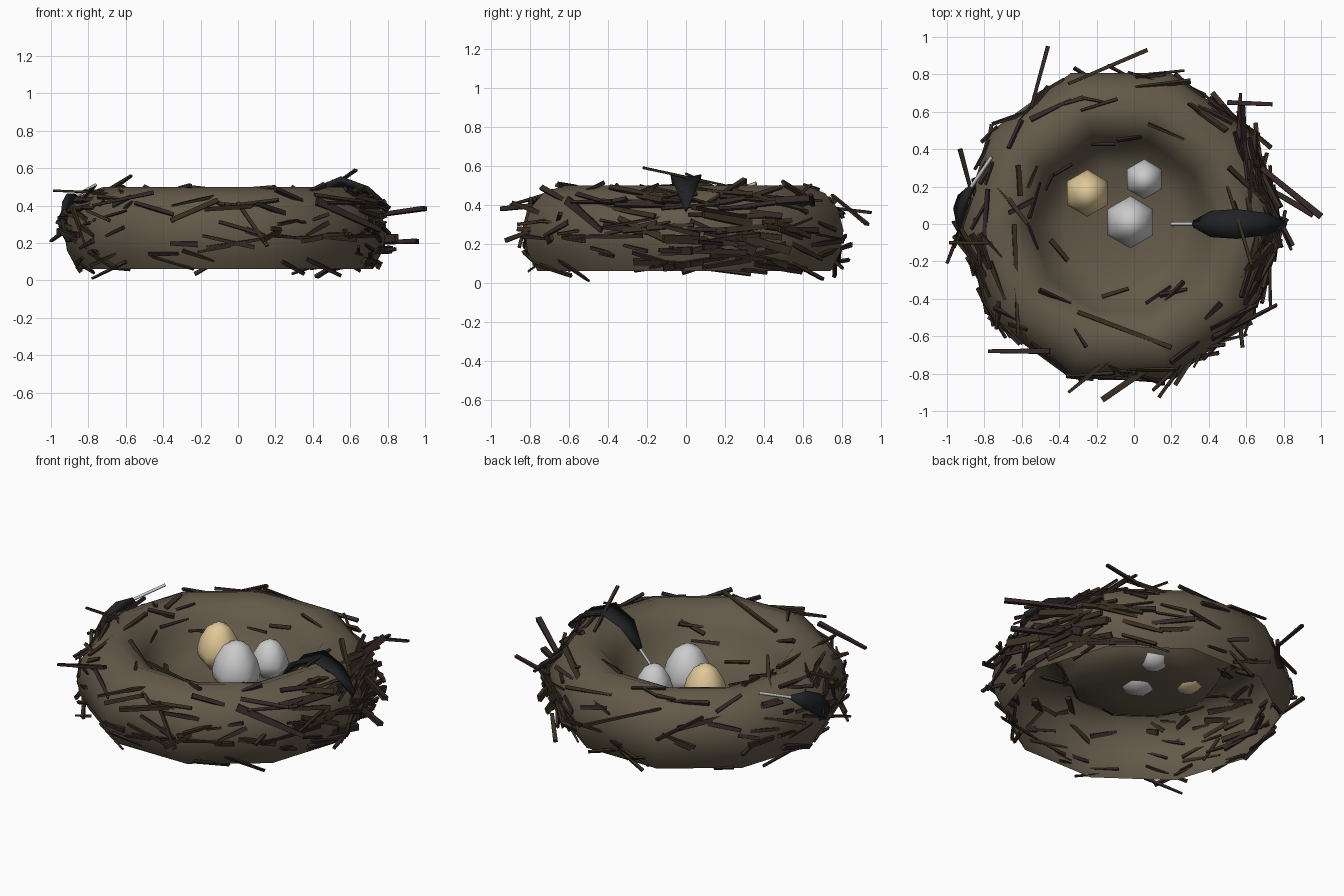
import bpy, bmesh, math, random
from mathutils import Vector, Matrix

if "Cube" in bpy.data.objects:
    bpy.data.objects.remove(bpy.data.objects["Cube"])

random.seed(11)
CENTRE = Vector((-0.07, -0.01, 0))
SIDES = 10
HALF = math.pi / SIDES


def material(name, rgb):
    m = bpy.data.materials.new(name)
    m.diffuse_color = (*rgb, 1)
    m.use_nodes = True
    m.node_tree.nodes["Principled BSDF"].inputs["Base Color"].default_value = m.diffuse_color
    return m


def finish(name, bm, mats=(), smooth=False):
    me = bpy.data.meshes.new(name)
    bmesh.ops.recalc_face_normals(bm, faces=bm.faces)
    for f in bm.faces:
        f.smooth = smooth
    bm.to_mesh(me)
    bm.free()
    for m in mats:
        me.materials.append(m)
    ob = bpy.data.objects.new(name, me)
    bpy.context.collection.objects.link(ob)
    return ob


def lathe(name, profile, sides, centre, phase, mats=()):
    bm = bmesh.new()
    vs = [bm.verts.new((r, 0, z)) for r, z in profile]
    es = [bm.edges.new(p) for p in zip(vs, vs[1:])]
    bmesh.ops.spin(bm, geom=vs + es, axis=(0, 0, 1), cent=(0, 0, 0),
                   angle=math.tau, steps=sides)
    bmesh.ops.remove_doubles(bm, verts=bm.verts, dist=1e-4)
    bmesh.ops.rotate(bm, verts=bm.verts, matrix=Matrix.Rotation(phase, 3, 'Z'))
    bmesh.ops.translate(bm, verts=bm.verts, vec=centre)
    return finish(name, bm, mats, True)


mud = material("mud", (0.125, 0.1, 0.066))
cream = material("cream", (0.75, 0.58, 0.31))
bark = material("bark", (0.04, 0.027, 0.015))
dark_bark = material("dark_bark", (0.035, 0.02, 0.02))
vane_mat = material("feather_dark", (0.014, 0.016, 0.018))

# Nest bowl: open underneath, thin shell with a raised floor
PROFILE = [(0.79, 0.06), (0.845, 0.16), (0.86, 0.27), (0.83, 0.38), (0.76, 0.46),
           (0.65, 0.5), (0.55, 0.465), (0.475, 0.38), (0.425, 0.27), (0.32, 0.22),
           (0.15, 0.2), (0, 0.195)]
lathe("nest_bowl", PROFILE, SIDES, CENTRE, 0, [mud])


# Six-sided eggs
def egg(name, x, y, r, z0, z1, mats=()):
    shape = [(0, 0), (0.62, 0.09), (0.95, 0.27), (1, 0.42), (0.86, 0.65), (0.52, 0.89), (0, 1)]
    lathe(name, [(r * a, (z1 - z0) * b) for a, b in shape], 6,
          Vector((x, y, z0)), math.pi / 6, mats)


egg("egg_large", -0.02, 0.01, 0.14, 0.165, 0.495)
egg("egg_small", 0.055, 0.24, 0.107, 0.19, 0.435)
egg("egg_cream", -0.25, 0.165, 0.126, 0.19, 0.49, [cream])

# Twigs: thin tapered bars woven around the bowl
twigs = bmesh.new()


def twig(a, b, normal, width, thick):
    d = (b - a).normalized()
    side = d.cross(normal).normalized()
    up = side.cross(d)
    rings = []
    for p, s in ((a, random.uniform(0.4, 1)), (b, random.uniform(0.4, 1))):
        rings.append([twigs.verts.new(p + side * (i * width * s / 2) + up * (j * thick * s / 2))
                      for i, j in ((-1, -1), (1, -1), (1, 1), (-1, 1))])
    p, q = rings
    faces = [p, q] + [(p[i], p[(i + 1) % 4], q[(i + 1) % 4], q[i]) for i in range(4)]
    m = random.randint(0, 1)
    for f in faces:
        twigs.faces.new(f).material_index = m


def woven(angle, t, length, tilt, lean, width):
    i = min(int(t), len(PROFILE) - 2)
    (r0, z0), (r1, z1) = PROFILE[i], PROFILE[i + 1]
    k = t - i
    local = angle % (2 * HALF) - HALF          # angle from the middle of a flat side
    r = (r0 + (r1 - r0) * k) * math.cos(HALF) / math.cos(local)
    out = Vector((math.cos(angle), math.sin(angle), 0))
    flat = angle - local
    tan = Vector((-math.sin(flat), math.cos(flat), 0))
    slope = (out * (r1 - r0) + Vector((0, 0, z1 - z0))).normalized()
    n = tan.cross(slope).normalized()
    if n.dot(out * (r - 0.62) + Vector((0, 0, z0 - 0.28))) < 0:
        n = -n
    p = CENTRE + out * r + Vector((0, 0, z0 + (z1 - z0) * k)) + n * 0.004
    d = (tan * math.cos(tilt) + slope * math.sin(tilt) + n * math.sin(lean)).normalized()
    a, b = p - d * length / 2, p + d * length / 2
    if all((e - CENTRE).xy.length < 0.97 and 0.02 < e.z < 0.57 for e in (a, b)):
        twig(a, b, n, width, 0.022)


for i in range(135):                       # all round the outer wall
    woven(random.uniform(0, math.tau), random.uniform(0, 4.2), random.uniform(0.1, 0.3),
          random.gauss(0, 0.3), random.gauss(0, 0.25), random.uniform(0.02, 0.036))
for i in range(45):                        # denser and longer on the right side
    woven(random.gauss(0.05, 0.45), random.uniform(0.2, 4), random.uniform(0.2, 0.42),
          random.gauss(-0.12, 0.2), random.gauss(0, 0.16), random.uniform(0.03, 0.05))
for i in range(24):                        # rim and inside
    woven(random.uniform(0, math.tau), random.uniform(4.3, 8.5), random.uniform(0.1, 0.22),
          random.gauss(0, 0.3), random.gauss(0, 0.12), random.uniform(0.016, 0.03))

# Long stray twigs that stick out
for a, b in [((0.68, 0.3, 0.34), (1.0, 0.04, 0.385)), ((-0.88, 0.1, 0.3), (-1.0, -0.21, 0.21)),
             ((-0.55, 0.62, 0.4), (-0.46, 0.95, 0.36)), ((0.12, -0.74, 0.4), (-0.17, -0.94, 0.38)),
             ((-0.35, 0.75, 0.45), (0.07, 0.93, 0.3)), ((-0.08, -0.68, 0.46), (-0.35, -0.9, 0.4)),
             ((0.5, 0.2, 0.5), (0.63, -0.22, 0.59)), ((0.5, 0.65, 0.4), (0.74, 0.64, 0.45)),
             ((-0.45, -0.68, 0.47), (-0.78, -0.68, 0.4)), ((0.7, 0.2, 0.2), (0.96, 0.05, 0.21)),
             ((-0.75, -0.1, 0.47), (-0.99, -0.1, 0.48)), ((-0.72, 0.2, 0.46), (-0.57, 0.0, 0.56)),
             ((-0.85, 0.1, 0.2), (-0.93, 0.4, 0.3)), ((0.55, 0.55, 0.1), (0.42, 0.7, 0.02)),
             ((-0.6, -0.62, 0.1), (-0.78, -0.5, 0.01)), ((0.55, 0.3, 0.45), (0.57, 0.7, 0.42)),
             ((-0.62, -0.6, 0.47), (-0.64, 0.0, 0.5)), ((-0.3, -0.47, 0.46), (0.2, -0.66, 0.5)),
             ((0.55, -0.35, 0.3), (0.58, -0.66, 0.25)), ((0.72, -0.05, 0.35), (0.73, -0.45, 0.28)),
             ((0.45, -0.5, 0.35), (0.22, -0.86, 0.3))]:
    twig(Vector(a), Vector(b), Vector((0.1, 0.1, 1)), 0.034, 0.024)
finish("twigs", twigs, [bark, dark_bark])


# Feathers: a folded vane on a thin shaft
def feather(name, path, normals, widths):
    path = [Vector(p) for p in path]
    bm = bmesh.new()
    rows = []
    for i, (p, n, w) in enumerate(zip(path[1:], normals, widths)):
        d = (path[min(i + 2, len(path) - 1)] - path[i]).normalized()
        n = Vector(n)
        side = d.cross(n).normalized()
        rows.append([bm.verts.new(p + side * w + n * w * 0.4), bm.verts.new(p - n * 0.025),
                     bm.verts.new(p - side * w + n * w * 0.4), bm.verts.new(p + n * 0.015)])
    for a, b in zip(rows, rows[1:]):
        for k in range(4):
            j = (k + 1) % 4
            bm.faces.new((a[k], a[j], b[j], b[k]))
    bm.faces.new(rows[0])
    bm.faces.new(rows[-1])
    finish(name + "_vane", bm, [vane_mat], True)
    cu = bpy.data.curves.new(name + "_shaft", 'CURVE')
    cu.dimensions = '3D'
    cu.bevel_depth = 0.01
    cu.bevel_resolution = 0
    cu.use_fill_caps = True
    sp = cu.splines.new('POLY')
    sp.points.add(2)
    for q, p in zip(sp.points, path):
        q.co = (*p, 1)
    bpy.context.collection.objects.link(bpy.data.objects.new(name + "_shaft", cu))


feather("right_feather",
        [(0.2, 0, 0.23), (0.32, 0, 0.36), (0.42, 0, 0.47), (0.55, 0, 0.525), (0.69, 0, 0.48), (0.81, 0, 0.38)],
        [(-0.6, 0, 0.8), (-0.4, 0, 0.9), (0, 0, 1), (0.4, 0, 0.9), (0.6, 0, 0.8)],
        [0.018, 0.07, 0.08, 0.06, 0.015])
feather("left_feather",
        [(-0.76, 0.36, 0.51), (-0.87, 0.2, 0.45), (-0.91, 0.12, 0.41), (-0.93, 0.04, 0.36),
         (-0.93, -0.04, 0.29), (-0.91, -0.12, 0.21)],
        [(-0.9, 0.2, 0.4)] * 3 + [(-1, 0, 0)] * 2,
        [0.015, 0.055, 0.065, 0.05, 0.012])
